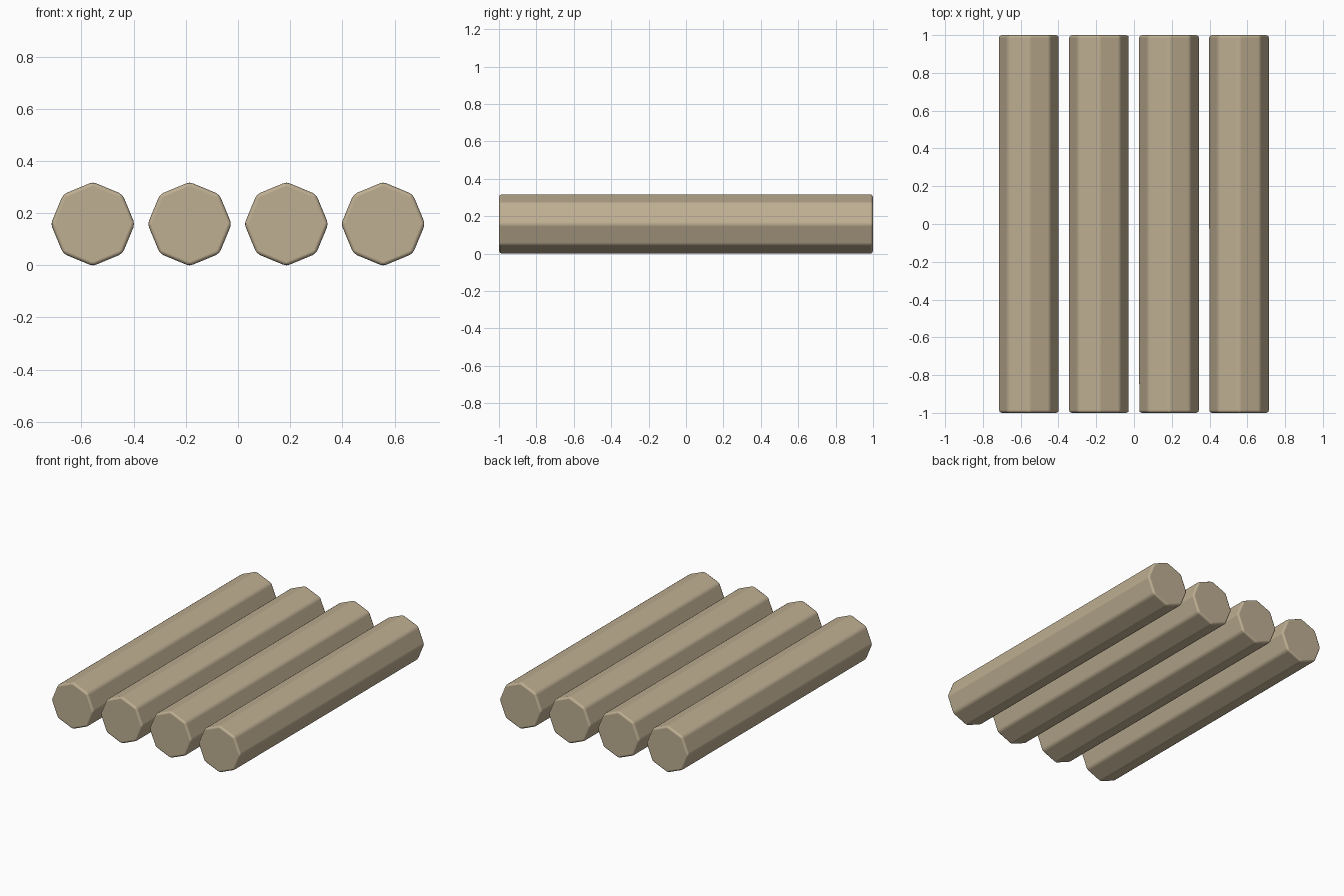
import bpy
import math

cube = bpy.data.objects.get("Cube")
if cube:
    bpy.data.objects.remove(cube, do_unlink=True)

RADIUS = 0.161    # before the edges are rounded
HEIGHT = 0.158    # axis height, so the rounded log rests on the ground
SPACING = 0.371
COUNT = 4


def make_material(name, colour):
    mat = bpy.data.materials.new(name)
    mat.use_nodes = True
    mat.diffuse_color = colour
    mat.node_tree.nodes["Principled BSDF"].inputs["Base Color"].default_value = colour
    return mat


wood = make_material("pale_wood", (0.52, 0.43, 0.29, 1))


def make_log(name, x):
    # Eight-sided log lying front to back, with softly rounded edges
    bpy.ops.mesh.primitive_cylinder_add(
        vertices=8, radius=RADIUS, depth=2,
        location=(x, 0, HEIGHT), rotation=(math.pi / 2, 0, 0))
    log = bpy.context.object
    log.name = name
    log.data.materials.append(wood)
    bpy.ops.object.shade_smooth()
    bevel = log.modifiers.new("rounded_edges", "BEVEL")
    bevel.width = 0.015
    bevel.segments = 2
    bevel.limit_method = "ANGLE"
    bevel.angle_limit = math.radians(30)
    # Keep the broad faces flat while the rounded edges shade smoothly
    normals = log.modifiers.new("flat_faces", "WEIGHTED_NORMAL")
    normals.weight = 100


# Row of parallel logs
for i in range(COUNT):
    make_log(f"log_{i + 1}", (i - (COUNT - 1) / 2) * SPACING)
